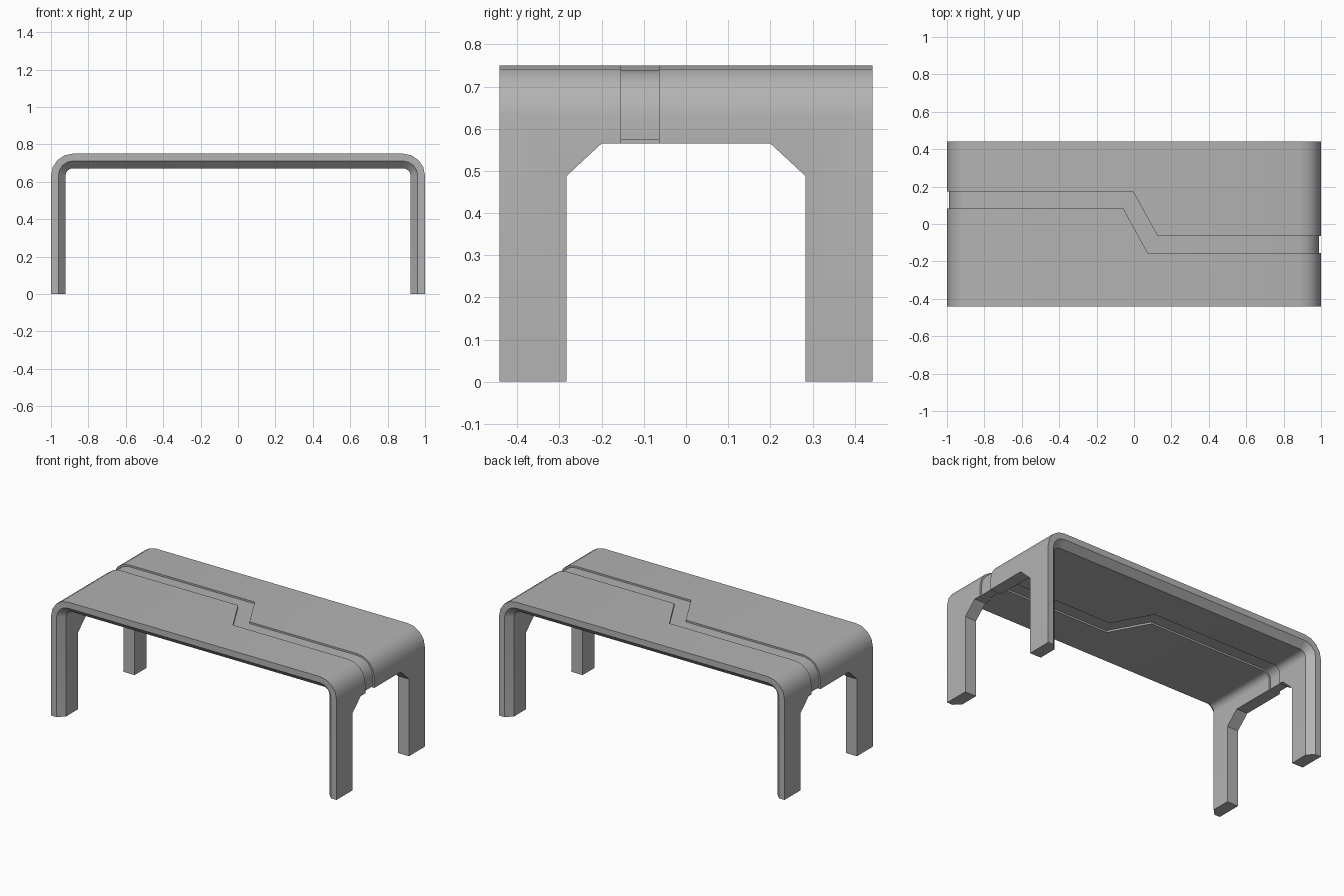
import bpy, bmesh, math
from mathutils import Vector

cube = bpy.data.objects.get("Cube")
if cube:
    bpy.data.objects.remove(cube)

HALF_X, HALF_Y, HEIGHT = 1.0, 0.442, 0.75
THICK, BEVEL, RADIUS, STEPS = 0.078, 0.04, 0.118, 4
RECESS = 0.011

grey = bpy.data.materials.new("plain grey")
grey.use_nodes = True
colour = (0.45, 0.45, 0.45, 1)
grey.diffuse_color = colour
grey.node_tree.nodes["Principled BSDF"].inputs["Base Color"].default_value = colour


def make_object(name, bm):
    bmesh.ops.recalc_face_normals(bm, faces=bm.faces[:])
    mesh = bpy.data.meshes.new(name)
    bm.to_mesh(mesh)
    bm.free()
    obj = bpy.data.objects.new(name, mesh)
    bpy.context.collection.objects.link(obj)
    mesh.materials.append(grey)
    return obj


def arch_path(inset):
    """Rounded upside-down U, shrunk inwards by inset."""
    r = RADIUS - inset
    cx, cz = HALF_X - RADIUS, HEIGHT - RADIUS
    arc = [(cx + r * math.cos(a), cz + r * math.sin(a))
           for a in (math.pi / 2 * i / STEPS for i in range(STEPS + 1))]
    right = [(HALF_X - inset, 0)] + arc
    return right + [(-x, z) for x, z in reversed(right)]


def arch_shell(name, outer, inner, edge_inner):
    """Loft of the arch along y, thinner at the front and back edges."""
    bm = bmesh.new()
    rings = []
    for y, inside in ((-HALF_Y, edge_inner), (BEVEL - HALF_Y, inner),
                      (HALF_Y - BEVEL, inner), (HALF_Y, edge_inner)):
        outline = arch_path(outer) + arch_path(inside)[::-1]
        rings.append([bm.verts.new((x, y, z)) for x, z in outline])
    n = len(rings[0])
    for a, b in zip(rings, rings[1:]):
        for i in range(n):
            j = (i + 1) % n
            bm.faces.new((a[i], a[j], b[j], b[i]))
    # end faces as strips of quads between outer and inner paths
    for ring in (rings[0], rings[-1]):
        for i in range(n // 2 - 1):
            bm.faces.new((ring[i], ring[i + 1], ring[n - 2 - i], ring[n - 1 - i]))
    return make_object(name, bm)


def prism(name, points, sweep):
    bm = bmesh.new()
    face = bm.faces.new([bm.verts.new(p) for p in points])
    result = bmesh.ops.extrude_face_region(bm, geom=[face])
    moved = [v for v in result["geom"] if isinstance(v, bmesh.types.BMVert)]
    bmesh.ops.translate(bm, verts=moved, vec=Vector(sweep))
    obj = make_object(name, bm)
    obj.hide_render = True
    return obj


def plan_prism(name, outline):
    return prism(name, [(x, y, -0.5) for x, y in outline], (0, 0, 2))


def leg_gap(name, top):
    side = [(0.283, -0.2), (0.283, 0.488), (0.2, top)]
    outline = side + [(-y, z) for y, z in reversed(side)]
    return prism(name, [(-1.5, y, z) for y, z in outline], (3, 0, 0))


def cut(obj, cutter, operation):
    mod = obj.modifiers.new(operation.title(), 'BOOLEAN')
    mod.operation, mod.solver, mod.object = operation, 'EXACT', cutter
    bpy.context.view_layer.objects.active = obj
    bpy.ops.object.modifier_apply(modifier=mod.name)


# zigzag lines that divide the top into three parts
front_line = [(-1.2, 0.083), (-0.057, 0.083), (0.073, -0.154), (1.2, -0.154)]
back_line = [(-1.2, 0.173), (-0.005, 0.173), (0.126, -0.064), (1.2, -0.064)]

parts = []
helpers = []
for name, outline, recess, gap_top in (
        ("front_panel", [(1.2, -0.7), (-1.2, -0.7)] + front_line, 0, 0.565),
        ("back_panel", [(1.2, 0.7), (-1.2, 0.7)] + back_line, 0, 0.565),
        ("zigzag_inlay", front_line + back_line[::-1], RECESS, 0.573)):
    part = arch_shell(name, recess, THICK - recess, THICK / 2)
    plan = plan_prism(name + "_plan_cutter", outline)
    gap = leg_gap(name + "_leg_gap_cutter", gap_top)
    cut(part, plan, 'INTERSECT')
    cut(part, gap, 'DIFFERENCE')
    helpers += [plan, gap]
    parts.append(part)

for helper in helpers:
    bpy.data.objects.remove(helper)

# smooth bends, crisp edges
bpy.ops.object.select_all(action='DESELECT')
for part in parts:
    part.select_set(True)
bpy.context.view_layer.objects.active = parts[0]
bpy.ops.object.shade_smooth_by_angle(angle=math.radians(30))
